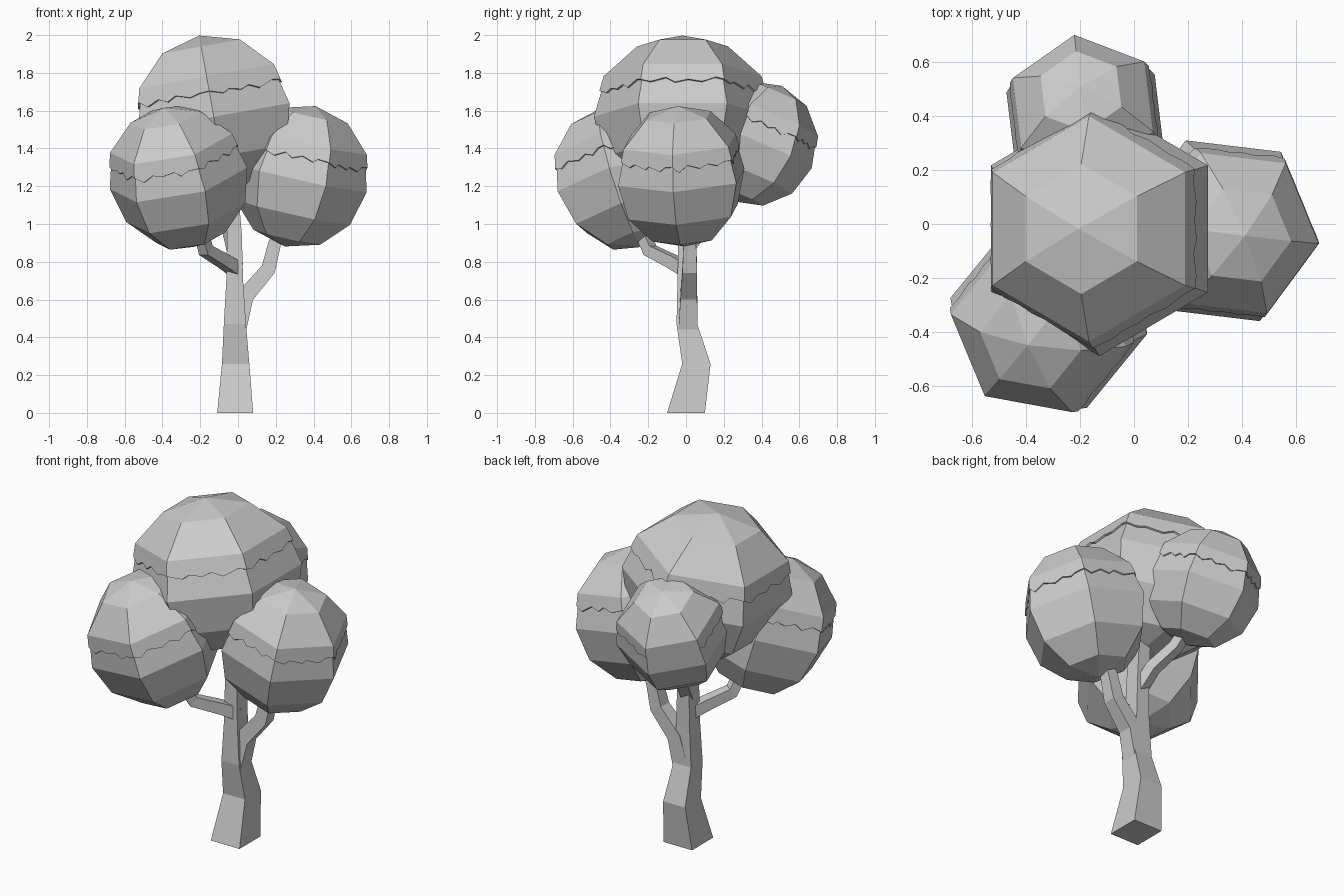
import bpy, bmesh, math, random
from mathutils import Vector, Matrix

if "Cube" in bpy.data.objects:
    bpy.data.objects.remove(bpy.data.objects["Cube"])

random.seed(4)


def finish(bm, name, matrix=None):
    bmesh.ops.recalc_face_normals(bm, faces=bm.faces)
    me = bpy.data.meshes.new(name)
    bm.to_mesh(me)
    bm.free()
    if matrix:
        me.transform(matrix)
    ob = bpy.data.objects.new(name, me)
    bpy.context.collection.objects.link(ob)
    return ob


def ball_point(k, lat, scale=1.0):
    """Point on a six-sided ball of unit size."""
    a, b = math.radians(60 * k), math.radians(lat)
    return Vector((math.cos(a) * math.cos(b), math.sin(a) * math.cos(b), math.sin(b))) * scale


def foliage(name, center, radius, height, phase, axis):
    tilt = Vector((0, 0, 1)).rotation_difference(Vector(axis)).to_matrix().to_4x4()
    m = (Matrix.Translation(center) @ tilt @ Matrix.Rotation(math.radians(phase), 4, 'Z')
         @ Matrix.Diagonal((radius, radius, height, 1)))
    # lower core ball, corners in line with the upper shell
    bm = bmesh.new()
    bmesh.ops.create_uvsphere(bm, u_segments=6, v_segments=6, radius=0.99,
                              matrix=Matrix.Rotation(math.radians(30), 4, 'Z'))
    finish(bm, name, m)
    # upper shell with ragged lower edge and a small lip
    bm = bmesh.new()
    cap = 1.015
    top = bm.verts.new((0, 0, cap))
    r1 = [bm.verts.new(ball_point(k, 60, cap)) for k in range(6)]
    r2 = [bm.verts.new(ball_point(k, 30, cap)) for k in range(6)]
    n = 7
    edge, lip = [], []
    for k in range(6):
        for i in range(n):
            t = 0.42 + (0.1 if i % 2 else -0.1) * random.uniform(0.2, 1)
            u = (i + (random.uniform(-0.35, 0.35) if i else 0)) / n
            up = ball_point(k, 30).lerp(ball_point(k + 1, 30), u)
            low = ball_point(k, 0).lerp(ball_point(k + 1, 0), u)
            p = up.lerp(low, t) * cap
            edge.append(bm.verts.new(p))
            lip.append(bm.verts.new(p * 0.965))
    for k in range(6):
        j = (k + 1) % 6
        bm.faces.new((top, r1[k], r1[j]))
        bm.faces.new((r1[k], r2[k], r2[j], r1[j]))
        side = [edge[(k * n + i) % (6 * n)] for i in range(n + 1)]
        bm.faces.new([r2[k]] + side + [r2[j]])
    for i in range(6 * n):
        j = (i + 1) % (6 * n)
        bm.faces.new((edge[i], lip[i], lip[j], edge[j]))
    finish(bm, name + "_cap", m)


def loft(name, rings):
    """Closed skin over four-point rings."""
    bm = bmesh.new()
    vs = [[bm.verts.new(p) for p in r] for r in rings]
    for a, b in zip(vs, vs[1:]):
        for i in range(4):
            j = (i + 1) % 4
            bm.faces.new((a[i], a[j], b[j], b[i]))
    bm.faces.new(vs[0])
    bm.faces.new(vs[-1])
    return finish(bm, name)


def branch(name, path, r0, r1):
    pts = [Vector(p) for p in path]
    rings = []
    for i, p in enumerate(pts):
        d = (pts[min(i + 1, len(pts) - 1)] - pts[max(i - 1, 0)]).normalized()
        flat = Vector((pts[-1].x - pts[0].x, pts[-1].y - pts[0].y, 0)).normalized()
        s = Vector((-flat.y, flat.x, 0))
        u = d.cross(s).normalized()
        r = r0 + (r1 - r0) * i / (len(pts) - 1)
        rings.append([p + s * r * a + u * r * b for a, b in ((1, 1), (-1, 1), (-1, -1), (1, -1))])
    return loft(name, rings)


# trunk: z, x range, y range
sections = [(0, -.11, .08, -.10, .10), (.26, -.085, .06, -.02, .13),
            (.47, -.075, .042, -.05, .06), (.70, -.062, .027, -.045, .055),
            (.95, -.058, .02, -.04, .055), (1.3, -.09, -.01, -.04, .04)]
loft("trunk", [[(a, c, z), (b, c, z), (b, d, z), (a, d, z)] for z, a, b, c, d in sections])

# branches
branch("right_branch", [(-.005, .01, .45), (.04, .015, .62), (.16, .02, .76), (.195, .02, .90), (.25, .01, 1.02)], .05, .028)
branch("front_branch", [(-.01, .0, .76), (-.07, -.07, .80), (-.17, -.19, .86), (-.20, -.24, .97)], .036, .028)
branch("back_branch", [(-.02, .01, .88), (-.05, .10, 1.0), (-.11, .22, 1.10), (-.14, .28, 1.2)], .033, .028)

# foliage clumps
foliage("top_foliage", (-.128, -.018, 1.568), .475, .43, 30, (-.18, 0, 1))
foliage("front_foliage", (-.315, -.34, 1.242), .378, .39, 51, (-.21, -.29, 1))
foliage("right_foliage", (.328, -.025, 1.248), .368, .38, 53, (.22, -.05, 1))
foliage("back_foliage", (-.18, .375, 1.422), .322, .332, 37, (-.06, .43, 1))
